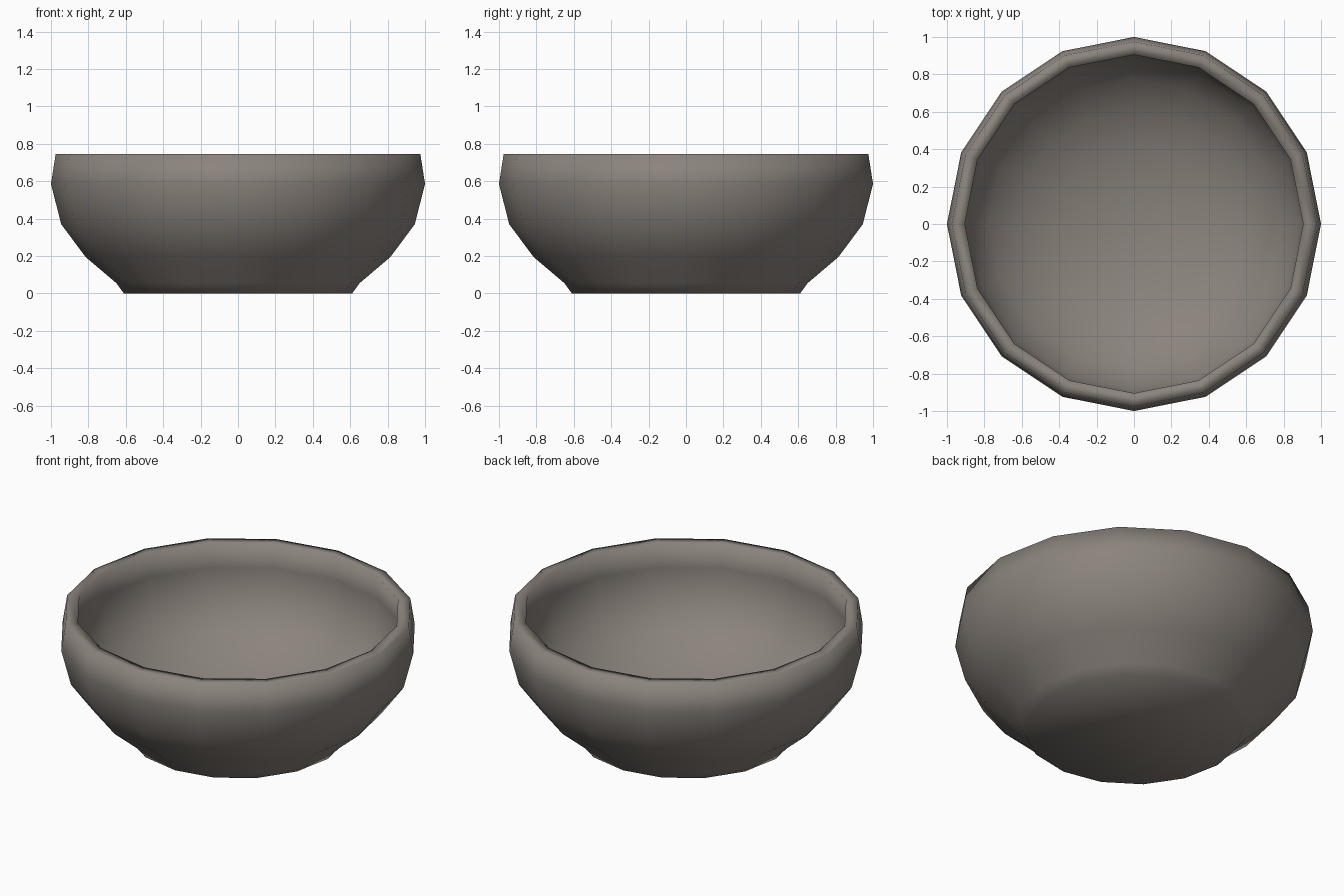
import bpy, bmesh, math

if "Cube" in bpy.data.objects:
    bpy.data.objects.remove(bpy.data.objects["Cube"])

SIDES = 16

# Warm grey clay
clay = bpy.data.materials.new("warm_grey_clay")
clay.diffuse_color = (0.26, 0.23, 0.205, 1.0)
clay.use_nodes = True
clay.node_tree.nodes["Principled BSDF"].inputs["Base Color"].default_value = clay.diffuse_color

# Bowl wall as (radius, height), from the foot up over the rim and down inside
profile = [
    (0.61, 0.0), (0.65, 0.055), (0.815, 0.195), (0.945, 0.37),
    (1.0, 0.585), (0.975, 0.745),
    (0.905, 0.745), (0.93, 0.585), (0.88, 0.395), (0.775, 0.265),
    (0.61, 0.152), (0.42, 0.083), (0.21, 0.045),
]
FLOOR_Z = 0.035

bm = bmesh.new()
rings = []
for r, z in profile:
    rings.append([bm.verts.new((r * math.cos(a), r * math.sin(a), z))
                  for a in (2 * math.pi * i / SIDES for i in range(SIDES))])

# Walls between neighbouring rings
for low, high in zip(rings, rings[1:]):
    for i in range(SIDES):
        j = (i + 1) % SIDES
        bm.faces.new((low[i], low[j], high[j], high[i]))

# Flat underside and dished inner floor
bm.faces.new(rings[0][::-1])
centre = bm.verts.new((0, 0, FLOOR_Z))
for i in range(SIDES):
    bm.faces.new((rings[-1][i], rings[-1][(i + 1) % SIDES], centre))
bmesh.ops.recalc_face_normals(bm, faces=bm.faces[:])
for face in bm.faces:
    face.smooth = True

mesh = bpy.data.meshes.new("bowl")
bm.to_mesh(mesh)
bm.free()
mesh.materials.append(clay)
bowl = bpy.data.objects.new("bowl", mesh)
bpy.context.collection.objects.link(bowl)
